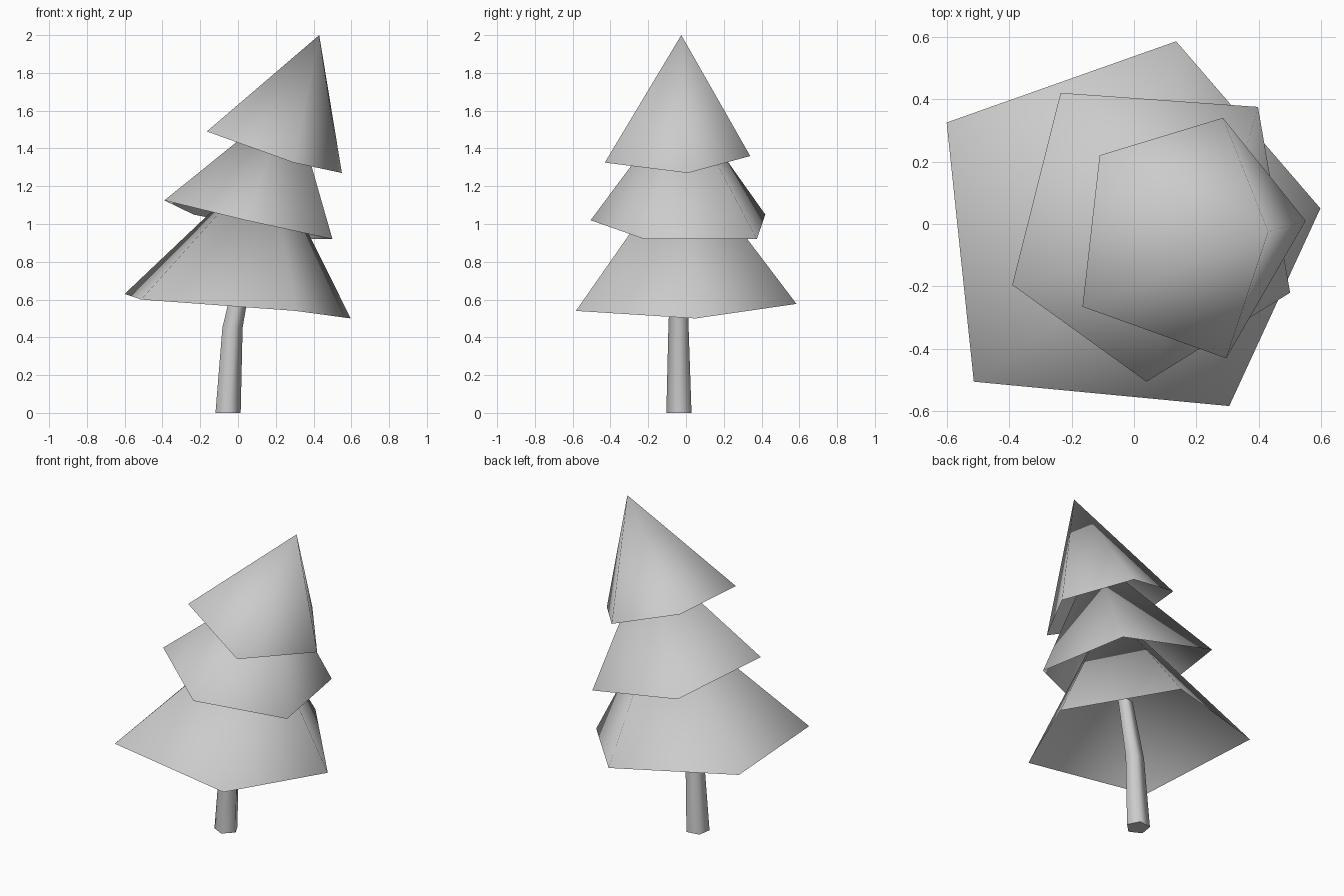
import bpy
import bmesh
from math import cos, sin, radians
from mathutils import Vector

cube = bpy.data.objects.get("Cube")
if cube:
    bpy.data.objects.remove(cube, do_unlink=True)

grey = bpy.data.materials.new("plain_grey")
grey.use_nodes = True
colour = (0.6, 0.6, 0.6, 1.0)
grey.diffuse_color = colour
grey.node_tree.nodes["Principled BSDF"].inputs["Base Color"].default_value = colour


def finish(name, bm):
    """Turn a bmesh into a smooth grey object."""
    for face in bm.faces:
        face.smooth = len(face.verts) < 5
    mesh = bpy.data.meshes.new(name)
    bm.to_mesh(mesh)
    bm.free()
    mesh.materials.append(grey)
    obj = bpy.data.objects.new(name, mesh)
    bpy.context.scene.collection.objects.link(obj)
    return obj


def foliage(name, apex, rim):
    """Open, leaning five-sided cone; the rim runs clockwise from above."""
    bm = bmesh.new()
    tip = bm.verts.new(apex)
    ring = [bm.verts.new(p) for p in rim]
    for i, v in enumerate(ring):
        bm.faces.new((tip, ring[(i + 1) % len(ring)], v))
    return finish(name, bm)


# Three tiers of foliage
foliage("lower_foliage", (0.17, -0.01, 1.36),
        [(-0.6, 0.325, 0.63), (0.135, 0.585, 0.577), (0.597, 0.05, 0.5),
         (0.305, -0.583, 0.54), (-0.513, -0.505, 0.6)])
foliage("middle_foliage", (0.285, -0.02, 1.67),
        [(-0.235, 0.42, 1.05), (0.397, 0.375, 0.92), (0.5, -0.22, 0.92),
         (0.04, -0.505, 1.02), (-0.39, -0.195, 1.125)])
foliage("upper_foliage", (0.43, -0.025, 2.0),
        [(-0.11, 0.22, 1.48), (0.285, 0.34, 1.36), (0.55, 0.01, 1.27),
         (0.295, -0.43, 1.325), (-0.165, -0.265, 1.49)])

# Bent, tapering trunk: centre and radius of each ring
bm = bmesh.new()
SIDES = 5
rings = []
for centre, radius in [((-0.056, -0.034, 0), 0.071),
                       ((-0.032, -0.037, 0.45), 0.057),
                       ((0.04, -0.035, 0.8), 0.045)]:
    angles = [radians(135) + radians(360) * i / SIDES for i in range(SIDES)]
    rings.append([bm.verts.new(Vector(centre) + radius * Vector((cos(a), sin(a), 0)))
                  for a in angles])
for low, high in zip(rings, rings[1:]):
    for i in range(SIDES):
        j = (i + 1) % SIDES
        bm.faces.new((low[i], low[j], high[j], high[i]))
bm.faces.new(rings[-1])
base = bm.faces.new(rings[0][::-1])
for edge in list(base.edges):
    edge.smooth = False
finish("trunk", bm)
